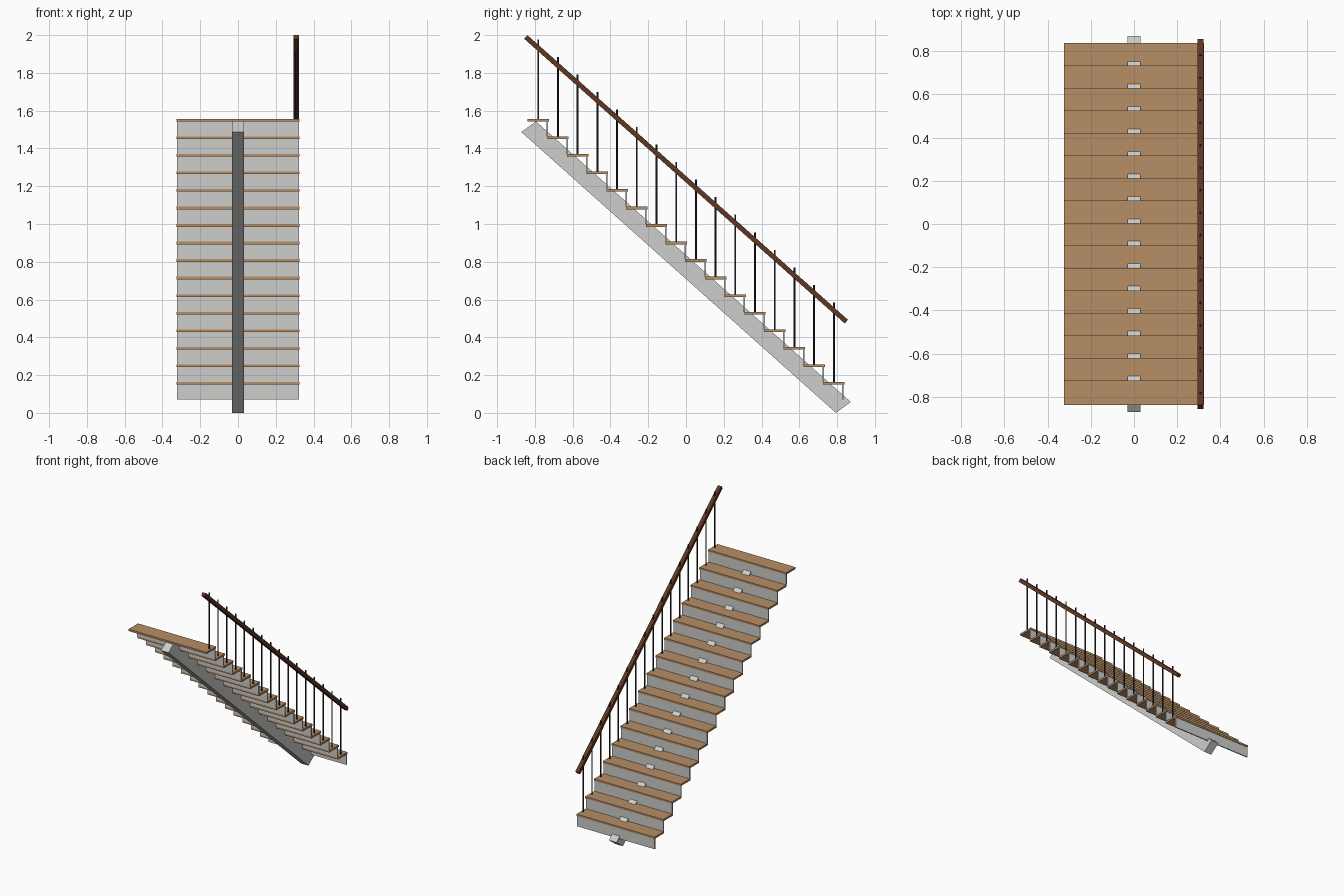
import bpy, bmesh, math
from mathutils import Matrix, Vector

if "Cube" in bpy.data.objects:
    bpy.data.objects.remove(bpy.data.objects["Cube"])


def material(name, rgb):
    m = bpy.data.materials.new(name)
    lin = [((c / 255 + 0.055) / 1.055) ** 2.4 for c in rgb]
    m.diffuse_color = (*lin, 1)
    m.use_nodes = True
    m.node_tree.nodes["Principled BSDF"].inputs["Base Color"].default_value = m.diffuse_color
    return m


WOOD = material("oak tread", (182, 142, 101))
STEEL = material("pale grey", (205, 205, 204))
RAIL = material("dark brown wood", (94, 54, 36))
BLACK = material("black metal", (38, 38, 42))


def finish(bm, name, mat):
    me = bpy.data.meshes.new(name)
    bm.to_mesh(me)
    bm.free()
    me.materials.append(mat)
    ob = bpy.data.objects.new(name, me)
    bpy.context.collection.objects.link(ob)
    return ob


def box(name, lo, hi, mat):
    lo, hi = Vector(lo), Vector(hi)
    bm = bmesh.new()
    bmesh.ops.create_cube(bm, size=1, matrix=Matrix.Translation((lo + hi) / 2)
                          @ Matrix.Diagonal((*(hi - lo), 1)))
    return finish(bm, name, mat)


def side_profile(name, pts, x0, x1, mat):
    """Extrude a (y, z) outline from x0 to x1."""
    bm = bmesh.new()
    face = bm.faces.new([bm.verts.new((x0, y, z)) for y, z in pts])
    ext = bmesh.ops.extrude_face_region(bm, geom=[face])["geom"]
    bmesh.ops.translate(bm, vec=(x1 - x0, 0, 0),
                        verts=[v for v in ext if isinstance(v, bmesh.types.BMVert)])
    bmesh.ops.recalc_face_normals(bm, faces=bm.faces)
    return finish(bm, name, mat)


STEPS, RUN, RISE = 16, 0.1043, 0.0928
HALF, DEPTH, THICK = 0.325, 0.113, 0.014
RAIL_X = 0.308

for i in range(STEPS):
    front = 0.839 - RUN * i
    top = 0.164 + RISE * i
    # tread and the riser plate below its nosing
    box(f"tread_{i + 1}", (-HALF, front - DEPTH, top - THICK), (HALF, front, top), WOOD)
    box(f"riser_{i + 1}", (-HALF + 0.002, front - 0.012, top - RISE),
        (HALF - 0.002, front - 0.004, top - THICK), STEEL)
    # round baluster standing mid-tread
    bm = bmesh.new()
    bmesh.ops.create_cone(bm, cap_ends=True, segments=12, radius1=0.005, radius2=0.005,
                          depth=0.421, matrix=Matrix.Translation(
                              (RAIL_X, front - DEPTH / 2, top + 0.2105)))
    for f in bm.faces:
        f.smooth = len(f.verts) == 4
    ob = finish(bm, f"baluster_{i + 1}", BLACK)
    for e in ob.data.edges:
        a, b = (ob.data.vertices[k].co.z for k in e.vertices)
        if abs(a - b) < 1e-4:
            ob.data.attributes.get("sharp_edge") or ob.data.attributes.new(
                "sharp_edge", "BOOLEAN", "EDGE")
            e.use_edge_sharp = True

# sloping central beam
side_profile("central_beam", [(-0.872, 1.487), (-0.794, 1.543), (0.872, 0.058), (0.794, 0.0)],
             -0.031, 0.031, STEEL)

# sloping handrail with square-cut ends
a, b = Vector((-0.848, 1.990)), Vector((0.849, 0.483))
d = (b - a).normalized()
n = Vector((-d.y, d.x)) * 0.013
side_profile("handrail", [a + n, b + n, b - n, a - n], RAIL_X - 0.0145, RAIL_X + 0.0145, RAIL)
